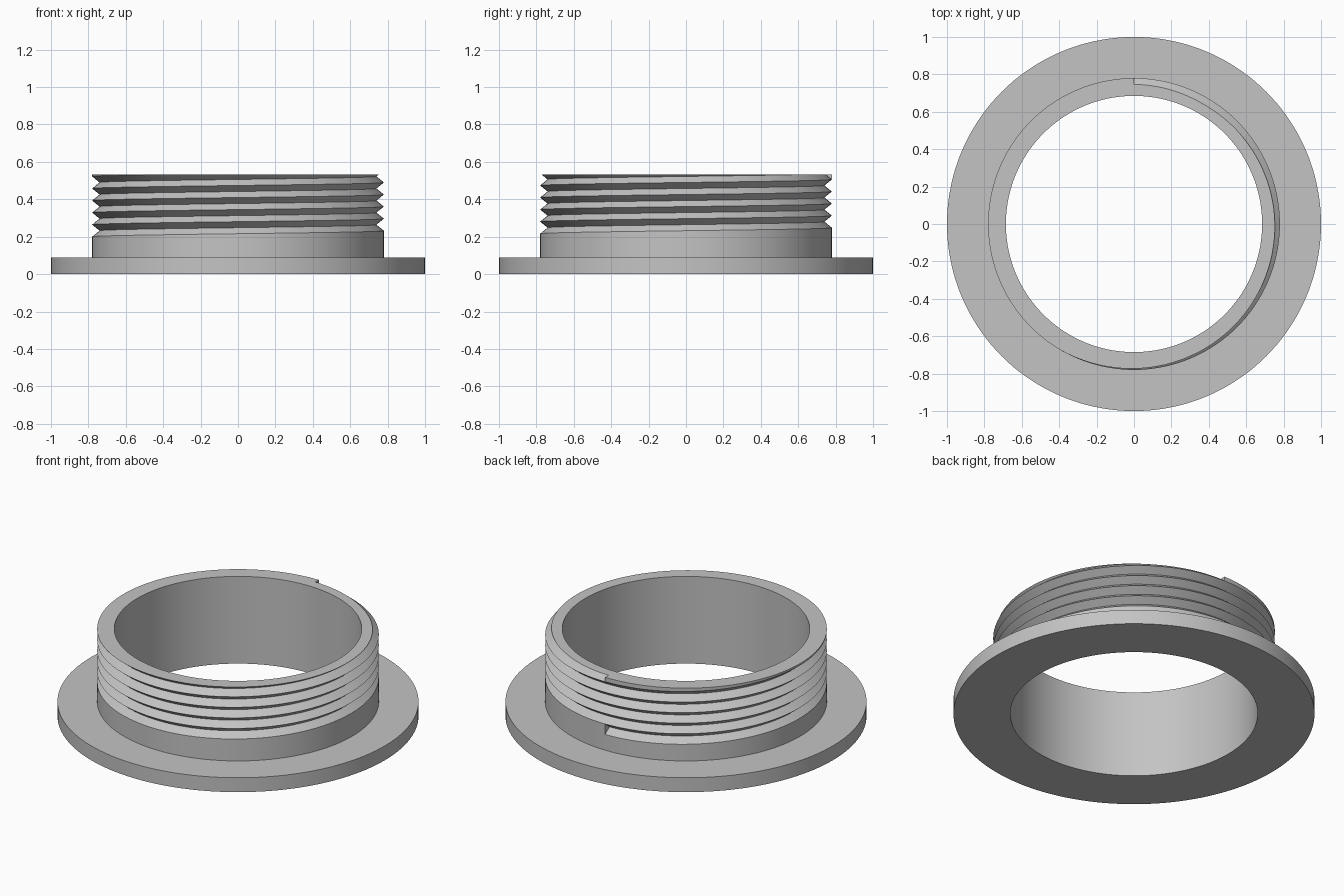
import bpy, bmesh, math

if "Cube" in bpy.data.objects:
    bpy.data.objects.remove(bpy.data.objects["Cube"], do_unlink=True)

SEGMENTS = 144
HOLE, BARREL, RIM = 0.685, 0.78, 1.0      # radii
FLANGE_TOP, TOP = 0.088, 0.533            # heights
PITCH, DEPTH, TURNS, START = 0.0645, 0.04, 5, 0.216   # V groove

grey = bpy.data.materials.new("plain_grey")
grey.use_nodes = True
colour = (0.55, 0.55, 0.55, 1)
grey.diffuse_color = colour
grey.node_tree.nodes["Principled BSDF"].inputs["Base Color"].default_value = colour


def place(bm, radius, z, turn):
    # Turns start at the back and run counter-clockwise seen from above
    a = math.pi / 2 + math.tau * turn
    return bm.verts.new((radius * math.cos(a), radius * math.sin(a), z))


def sweep(name, section, caps=()):
    """Loft section(turn) once round the z axis; caps fill the step where it starts and ends."""
    bm = bmesh.new()
    columns = []
    for i in range(SEGMENTS + 1):
        t = i / SEGMENTS
        columns.append([place(bm, r, z, t) for r, z in section(t)])
    for a, b in zip(columns, columns[1:]):
        for j in range(len(a) - 1):
            bm.faces.new((a[j], b[j], b[j + 1], a[j + 1]))
    for cap in caps:
        bm.faces.new([place(bm, r, z, 0) for r, z in cap])
    bmesh.ops.remove_doubles(bm, verts=bm.verts, dist=1e-5)
    bmesh.ops.recalc_face_normals(bm, faces=bm.faces)
    mesh = bpy.data.meshes.new(name)
    bm.to_mesh(mesh)
    bm.free()
    mesh.materials.append(grey)
    obj = bpy.data.objects.new(name, mesh)
    bpy.context.collection.objects.link(obj)
    bpy.ops.object.select_all(action='DESELECT')
    obj.select_set(True)
    bpy.context.view_layer.objects.active = obj
    bpy.ops.object.shade_smooth_by_angle(angle=math.radians(30))


def groove_point(z, turn):
    """Outer surface point at height z, cut off by the top plane."""
    z = min(z, TOP)
    gap = min(abs(z - START - PITCH * (turn + k)) for k in range(TURNS))
    return BARREL - DEPTH * max(0, 1 - gap / (PITCH / 2)), z


def flange_section(turn):
    return [(HOLE, FLANGE_TOP), (HOLE, 0), (RIM, 0), (RIM, FLANGE_TOP), (BARREL, FLANGE_TOP)]


def collar_section(turn):
    first = START + PITCH * (turn - 0.5)
    heights = [FLANGE_TOP] + [first + k * PITCH / 2 for k in range(2 * TURNS + 1)] + [TOP]
    return [groove_point(z, turn) for z in heights] + [(HOLE, TOP), (HOLE, FLANGE_TOP)]


# End walls of the groove: a V at the bottom start and a cut-off V at the top
bottom_end = [groove_point(START + s * PITCH / 2, 0) for s in (-1, 0, 1)]
finish = START + PITCH * TURNS
top_end = [groove_point(finish + s * PITCH / 2, 1) for s in (-1, 0)] + [(BARREL, TOP)]

sweep("flange", flange_section)
sweep("threaded_collar", collar_section, (bottom_end, top_end))
